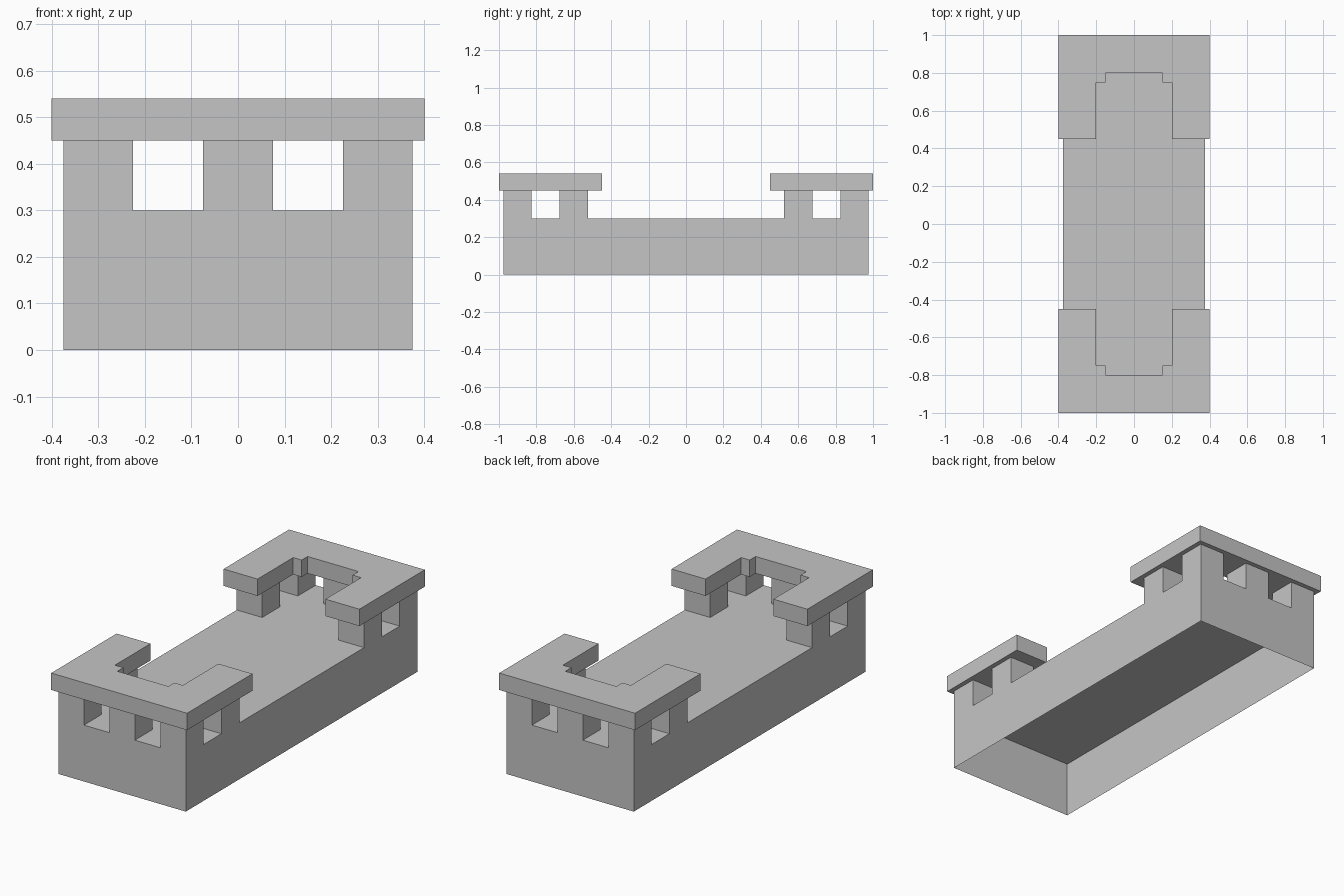
import bpy
import bmesh

cube = bpy.data.objects.get("Cube")
if cube:
    bpy.data.objects.remove(cube, do_unlink=True)

# Single stone colour
stone = bpy.data.materials.new("stone grey")
stone.use_nodes = True
colour = (0.56, 0.56, 0.56, 1)
stone.diffuse_color = colour
stone.node_tree.nodes["Principled BSDF"].inputs["Base Color"].default_value = colour


def prism(name, outline, z0, z1, top=True, bottom=True):
    """Extrude a flat outline from z0 to z1, optionally leaving the ends open."""
    bm = bmesh.new()
    base = bm.faces.new([bm.verts.new((x, y, z0)) for x, y in outline])
    grown = bmesh.ops.extrude_face_region(bm, geom=[base], use_keep_orig=True)
    raised = [v for v in grown["geom"] if isinstance(v, bmesh.types.BMVert)]
    bmesh.ops.translate(bm, verts=raised, vec=(0, 0, z1 - z0))
    bmesh.ops.recalc_face_normals(bm, faces=bm.faces)
    unwanted = [f for f in bm.faces
                if (f.normal.z > 0.5 and not top) or (f.normal.z < -0.5 and not bottom)]
    bmesh.ops.delete(bm, geom=unwanted, context="FACES_ONLY")
    mesh = bpy.data.meshes.new(name)
    bm.to_mesh(mesh)
    bm.free()
    mesh.materials.append(stone)
    obj = bpy.data.objects.new(name, mesh)
    bpy.context.collection.objects.link(obj)
    return obj


def rectangle(cx, cy, hx, hy):
    return [(cx - hx, cy - hy), (cx + hx, cy - hy), (cx + hx, cy + hy), (cx - hx, cy + hy)]


DECK, PILLAR_TOP, CAP_TOP = 0.3, 0.45, 0.54

# Hollow body, open underneath
prism("body", rectangle(0, 0, 0.375, 0.975), 0, DECK, bottom=False)

# Half outline of the U-shaped cap, mirrored across x
half = [(0.4, 1.0), (0.4, 0.45), (0.2, 0.45), (0.2, 0.75), (0.15, 0.75), (0.15, 0.8)]
u_shape = half + [(-x, y) for x, y in reversed(half)]

pillars = {"left_corner": (0.3, 0.9), "right_corner": (-0.3, 0.9), "middle": (0, 0.9),
           "left_side": (0.3, 0.6), "right_side": (-0.3, 0.6)}

# Pillars and cap at each end
for end, sign in (("front", -1), ("back", 1)):
    for spot, (x, y) in pillars.items():
        prism(f"{end}_{spot}_pillar", rectangle(x, sign * y, 0.075, 0.075),
              DECK, PILLAR_TOP, top=False, bottom=False)
    prism(f"{end}_cap", [(x, sign * y) for x, y in u_shape], PILLAR_TOP, CAP_TOP)
